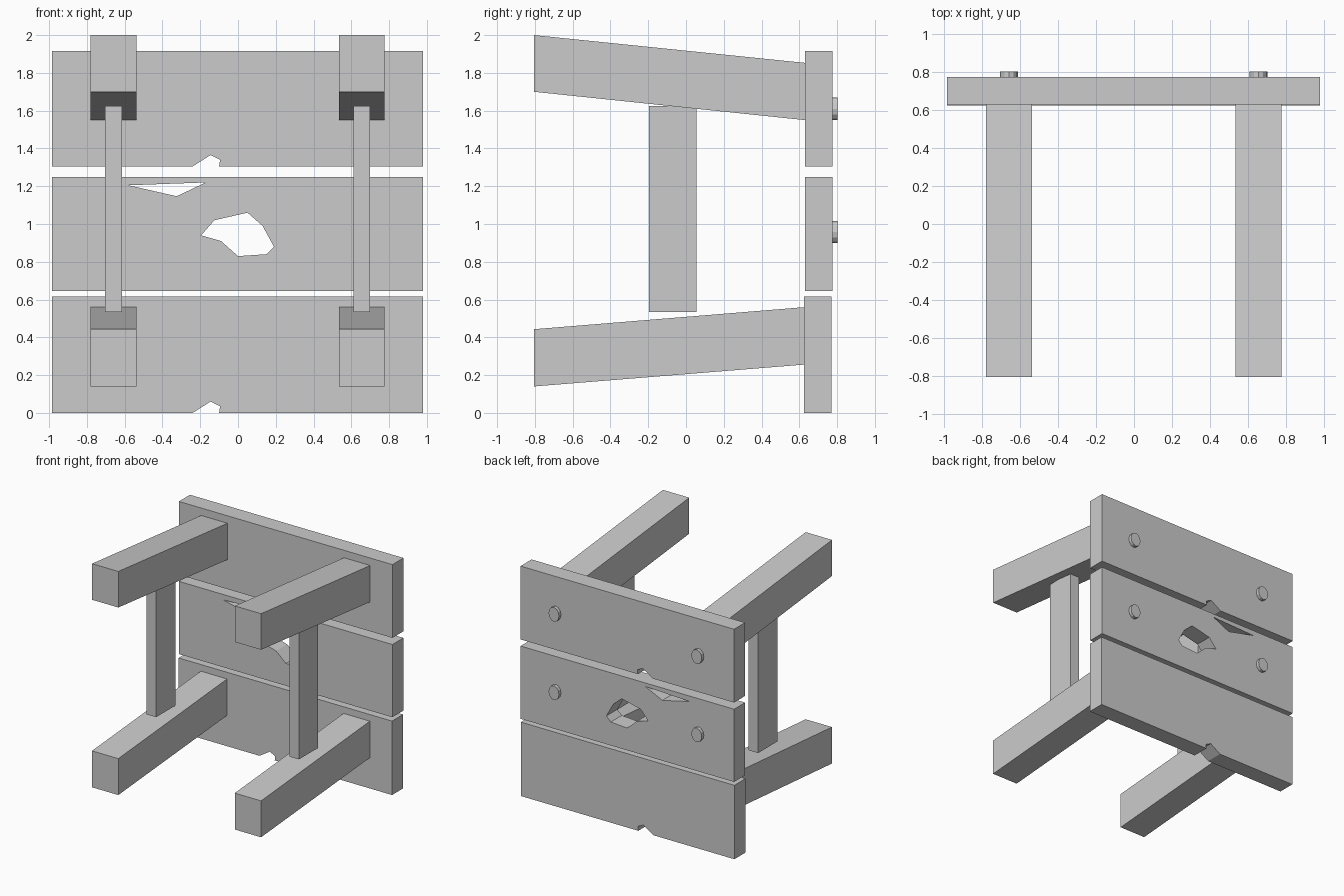
import bpy, bmesh, math
from mathutils import Vector

if "Cube" in bpy.data.objects:
    bpy.data.objects.remove(bpy.data.objects["Cube"])


def prism(name, profile, axis, a, b):
    """Extrude a 2D profile along x (profile in y,z) or y (profile in x,z)."""
    bm = bmesh.new()
    place = (lambda u, v: (a, u, v)) if axis == 'x' else (lambda u, v: (u, a, v))
    face = bm.faces.new([bm.verts.new(place(u, v)) for u, v in profile])
    ext = bmesh.ops.extrude_face_region(bm, geom=[face])
    offset = Vector((b - a, 0, 0) if axis == 'x' else (0, b - a, 0))
    bmesh.ops.translate(bm, vec=offset,
                        verts=[g for g in ext['geom'] if isinstance(g, bmesh.types.BMVert)])
    bmesh.ops.recalc_face_normals(bm, faces=bm.faces)
    mesh = bpy.data.meshes.new(name)
    bm.to_mesh(mesh)
    bm.free()
    obj = bpy.data.objects.new(name, mesh)
    bpy.context.collection.objects.link(obj)
    return obj


L, R = -0.985, 0.98


# Planks with a chipped lower edge
def chipped_plank(name, z0, z1, y0, y1):
    chip = [(-0.24, z0), (-0.145, z0 + 0.06), (-0.095, z0 + 0.035), (-0.10, z0)]
    prism(name, [(L, z0)] + chip + [(R, z0), (R, z1), (L, z1)], 'y', y0, y1)


chipped_plank("bottom_plank", 0.0, 0.615, 0.625, 0.77)
chipped_plank("top_plank", 1.305, 1.915, 0.63, 0.775)

# Middle plank with a jagged hole and a splinter gap
middle = prism("middle_plank", [(L, 0.645), (R, 0.645), (R, 1.25), (L, 1.25)], 'y', 0.63, 0.775)
holes = {
    "hole_cutter": [(-0.195, 0.94), (-0.125, 1.02), (0.05, 1.06), (0.13, 0.99),
                    (0.19, 0.88), (0.15, 0.84), (0.0, 0.83), (-0.09, 0.91)],
    "splinter_cutter": [(-0.58, 1.205), (-0.17, 1.22), (-0.325, 1.147)],
}
for name, outline in holes.items():
    cutter = prism(name, outline, 'y', 0.5, 0.9)
    cutter.hide_render = True
    cutter.hide_set(True)
    mod = middle.modifiers.new(name, 'BOOLEAN')
    mod.operation, mod.solver, mod.object = 'DIFFERENCE', 'EXACT', cutter

# Sloping beams and upright struts on each side
for side, x in (("left", -0.659), ("right", 0.655)):
    prism(f"{side}_upper_beam", [(-0.805, 1.70), (0.63, 1.55), (0.63, 1.853), (-0.805, 2.0)],
          'x', x - 0.121, x + 0.121)
    prism(f"{side}_lower_beam", [(-0.805, 0.14), (0.63, 0.256), (0.63, 0.56), (-0.805, 0.443)],
          'x', x - 0.121, x + 0.121)
    prism(f"{side}_strut", [(-0.197, 0.535), (0.055, 0.535), (0.055, 1.626), (-0.197, 1.626)],
          'x', x - 0.044, x + 0.044)
    # Bolt heads on the back
    for level, z in (("upper", 1.61), ("middle", 0.958)):
        ring = [(x + 0.048 * math.cos(math.tau * i / 12),
                 z + 0.059 * math.sin(math.tau * i / 12)) for i in range(12)]
        prism(f"{side}_{level}_bolt", ring, 'y', 0.765, 0.803)
